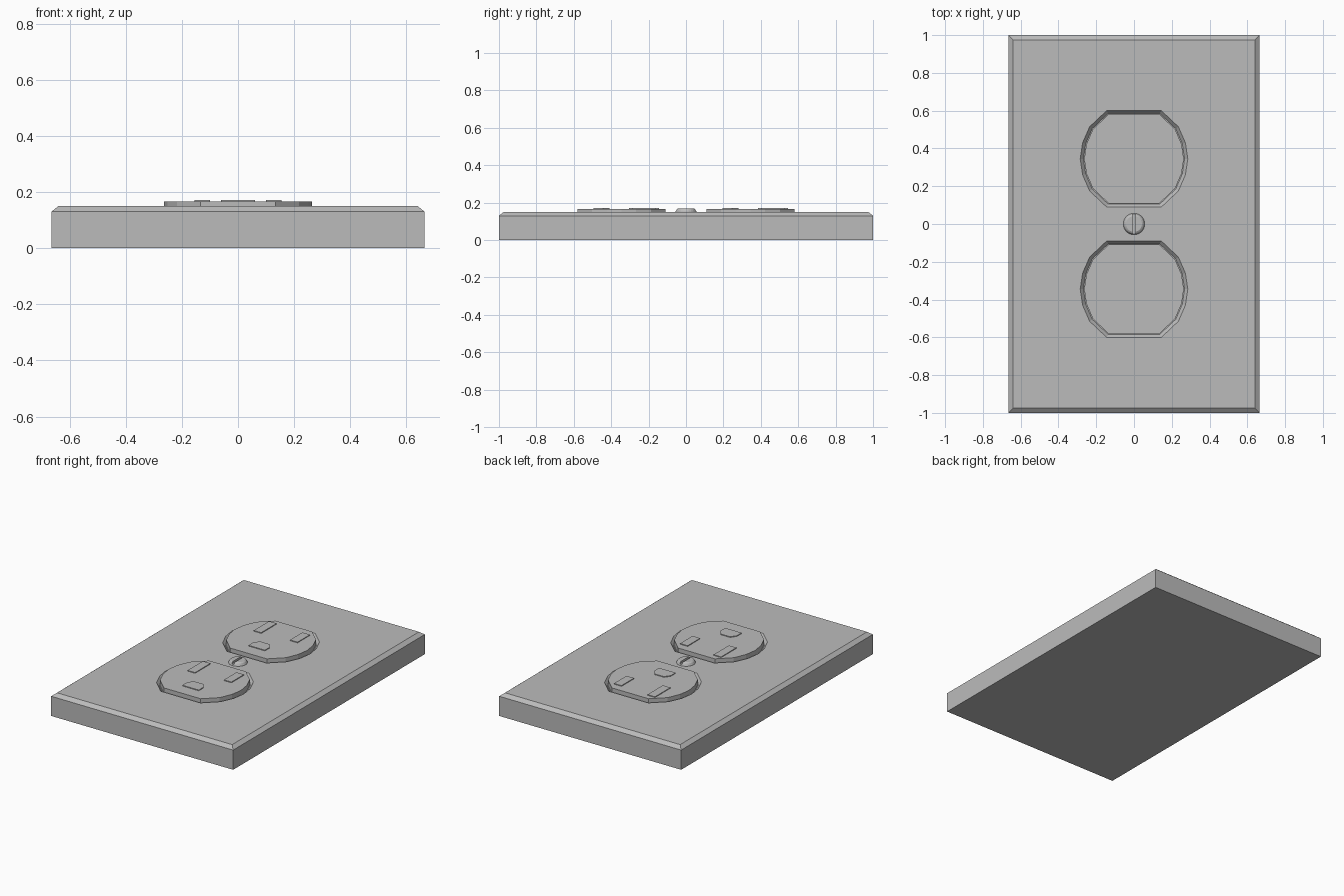
import bpy, bmesh, math

if "Cube" in bpy.data.objects:
    bpy.data.objects.remove(bpy.data.objects["Cube"])

grey = bpy.data.materials.new("light_grey")
grey.diffuse_color = (0.5, 0.5, 0.5, 1)
grey.use_nodes = True
grey.node_tree.nodes["Principled BSDF"].inputs["Base Color"].default_value = grey.diffuse_color


def loft(name, layers, loc=(0, 0, 0)):
    """Closed solid through stacked outlines: layers = [(points, scale, z), ...]"""
    bm = bmesh.new()
    rings = [[bm.verts.new((x * s, y * s, z)) for x, y in pts] for pts, s, z in layers]
    n = len(rings[0])
    for a, b in zip(rings, rings[1:]):
        for i in range(n):
            j = (i + 1) % n
            bm.faces.new((a[i], a[j], b[j], b[i]))
    bm.faces.new(rings[0][::-1])
    bm.faces.new(rings[-1])
    bmesh.ops.recalc_face_normals(bm, faces=bm.faces)
    me = bpy.data.meshes.new(name)
    bm.to_mesh(me)
    bm.free()
    me.materials.append(grey)
    ob = bpy.data.objects.new(name, me)
    ob.location = loc
    bpy.context.collection.objects.link(ob)
    return ob


def rect(x0, x1, y0, y1):
    return [(x0, y0), (x1, y0), (x1, y1), (x0, y1)]


def cut(ob, cutter):
    mod = ob.modifiers.new("cut", 'BOOLEAN')
    mod.operation = 'DIFFERENCE'
    mod.solver = 'EXACT'
    mod.object = cutter
    bpy.context.view_layer.objects.active = ob
    bpy.ops.object.modifier_apply(modifier=mod.name)
    bpy.data.objects.remove(cutter)


# Receptacle outline: rounded sides, flat top and bottom
right = [(0.145, -0.255), (0.235, -0.17), (0.272, -0.085), (0.285, 0),
         (0.272, 0.085), (0.235, 0.17), (0.145, 0.255)]
outline = right + [(-x, -y) for x, y in right]

# Wall plate with chamfered top edge
plate = loft("wall_plate", [(rect(-0.665, 0.665, -1, 1), 1, 0),
                            (rect(-0.665, 0.665, -1, 1), 1, 0.13),
                            (rect(-0.64, 0.64, -0.975, 0.975), 1, 0.15)])

# Ground pin shape: flat at the front, arched towards the slots
ground = [(-0.06, -0.15), (0.06, -0.15), (0.06, -0.1), (0.035, -0.065),
          (-0.035, -0.065), (-0.06, -0.1)]

for label, cy in (("upper", 0.345), ("lower", -0.345)):
    # Sloped opening in the plate
    cut(plate, loft("opening_cutter", [(outline, 0.94, 0.13), (outline, 1.06, 0.17)],
                    (0, cy, 0)))
    # Receptacle face and its thin raised slots
    loft(label + "_receptacle", [(outline, 0.925, 0.125), (outline, 0.925, 0.167)], (0, cy, 0))
    for part, pts in (("long_slot", rect(-0.155, -0.1, 0.04, 0.2)),
                      ("short_slot", rect(0.1, 0.155, 0.055, 0.185)),
                      ("ground_slot", ground)):
        loft(label + "_" + part, [(pts, 1, 0.166), (pts, 1, 0.172)], (0, cy, 0))

# Centre screw with a groove along y
circle = [(math.cos(i * math.tau / 24), math.sin(i * math.tau / 24)) for i in range(24)]
screw = loft("screw", [(circle, 0.057, 0.145), (circle, 0.057, 0.152),
                       (circle, 0.05, 0.165), (circle, 0.042, 0.17)])
cut(screw, loft("groove_cutter", [(rect(-0.008, 0.008, -0.1, 0.1), 1, 0.157),
                                  (rect(-0.008, 0.008, -0.1, 0.1), 1, 0.2)]))
